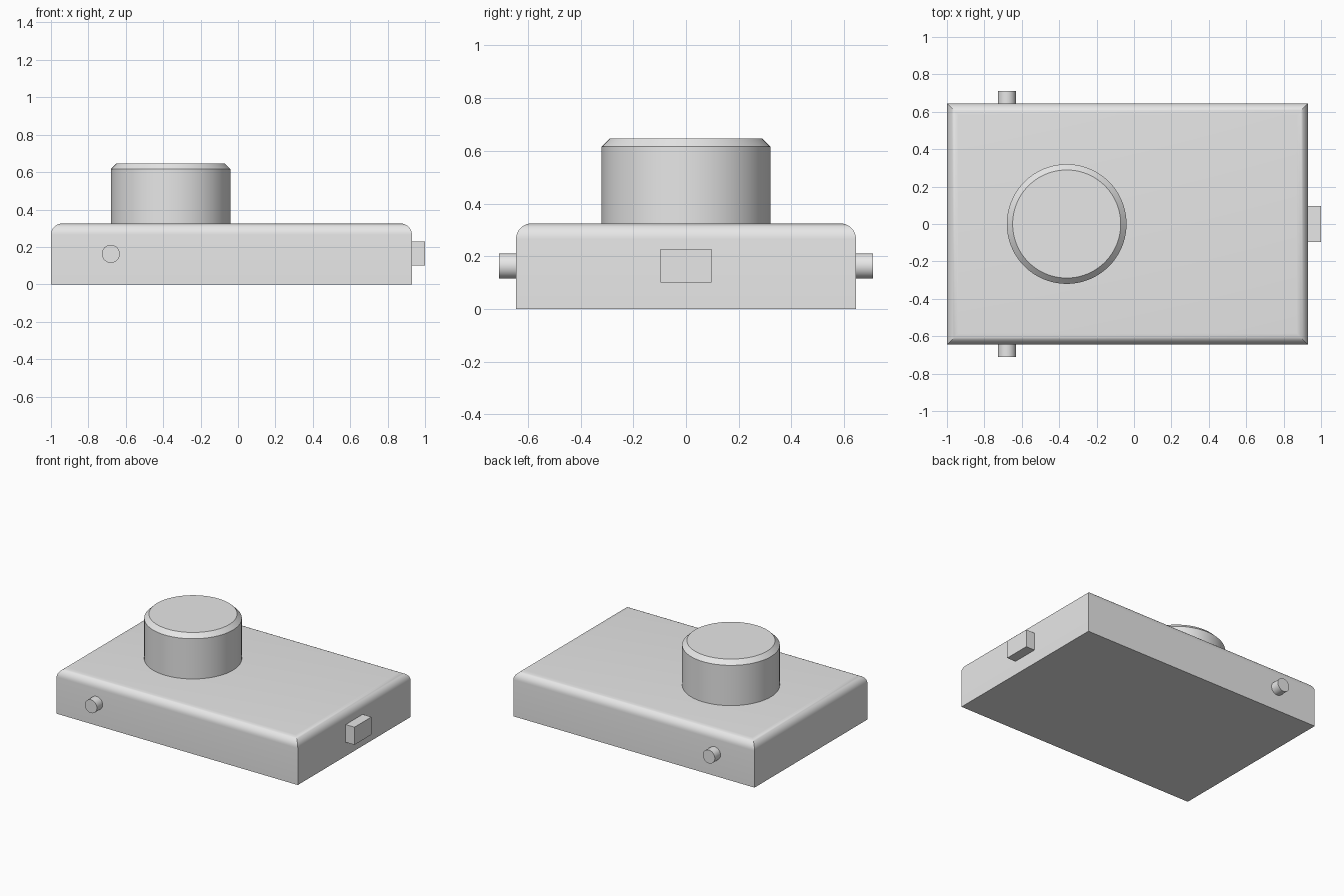
import bpy
import bmesh
from math import radians
from mathutils import Matrix, Vector

cube = bpy.data.objects.get("Cube")
if cube:
    bpy.data.objects.remove(cube, do_unlink=True)

# Single plain grey
grey = bpy.data.materials.new("light_grey")
grey.use_nodes = True
grey.diffuse_color = (0.8, 0.8, 0.8, 1)
grey.node_tree.nodes["Principled BSDF"].inputs["Base Color"].default_value = (0.8, 0.8, 0.8, 1)

TOP = 0.325     # height of the housing
HALF_Y = 0.645  # half depth of the housing


def finish(name, bm):
    """Turn a bmesh into a smooth shaded object with sharp edges kept."""
    mesh = bpy.data.meshes.new(name)
    bm.to_mesh(mesh)
    bm.free()
    mesh.materials.append(grey)
    obj = bpy.data.objects.new(name, mesh)
    bpy.context.collection.objects.link(obj)
    bpy.ops.object.select_all(action="DESELECT")
    obj.select_set(True)
    bpy.context.view_layer.objects.active = obj
    bpy.ops.object.shade_smooth_by_angle(angle=radians(30))
    return obj


def box(low, high):
    low, high = Vector(low), Vector(high)
    bm = bmesh.new()
    matrix = Matrix.Translation((low + high) / 2) @ Matrix.Diagonal((*(high - low), 1))
    bmesh.ops.create_cube(bm, size=1, matrix=matrix)
    return bm


def cylinder(radius, depth, matrix, segments):
    bm = bmesh.new()
    bmesh.ops.create_cone(bm, cap_ends=True, segments=segments, radius1=radius,
                          radius2=radius, depth=depth, matrix=matrix)
    return bm


def bevel_top(bm, height, width, segments):
    edges = [e for e in bm.edges if all(abs(v.co.z - height) < 1e-4 for v in e.verts)]
    bmesh.ops.bevel(bm, geom=edges, offset=width, offset_type="OFFSET",
                    segments=segments, profile=0.5, affect="EDGES")


# Housing with rounded upper edges
housing = box((-1, -HALF_Y, 0), (0.93, HALF_Y, TOP))
bevel_top(housing, TOP, 0.06, 8)
finish("housing", housing)

# Round knob with a chamfered rim
KNOB_TOP = 0.647
knob = cylinder(0.32, KNOB_TOP - TOP, Matrix.Translation((-0.36, 0, (TOP + KNOB_TOP) / 2)), 96)
bevel_top(knob, KNOB_TOP, 0.031, 1)
finish("knob", knob)

# Side pins, front and back
for name, side in (("front_pin", -1), ("back_pin", 1)):
    place = Matrix.Translation((-0.68, side * (HALF_Y + 0.0325), 0.163))
    finish(name, cylinder(0.048, 0.065, place @ Matrix.Rotation(radians(90), 4, "X"), 48))

# Rectangular block on the end
finish("end_block", box((0.93, -0.097, 0.1), (1, 0.097, 0.228)))
